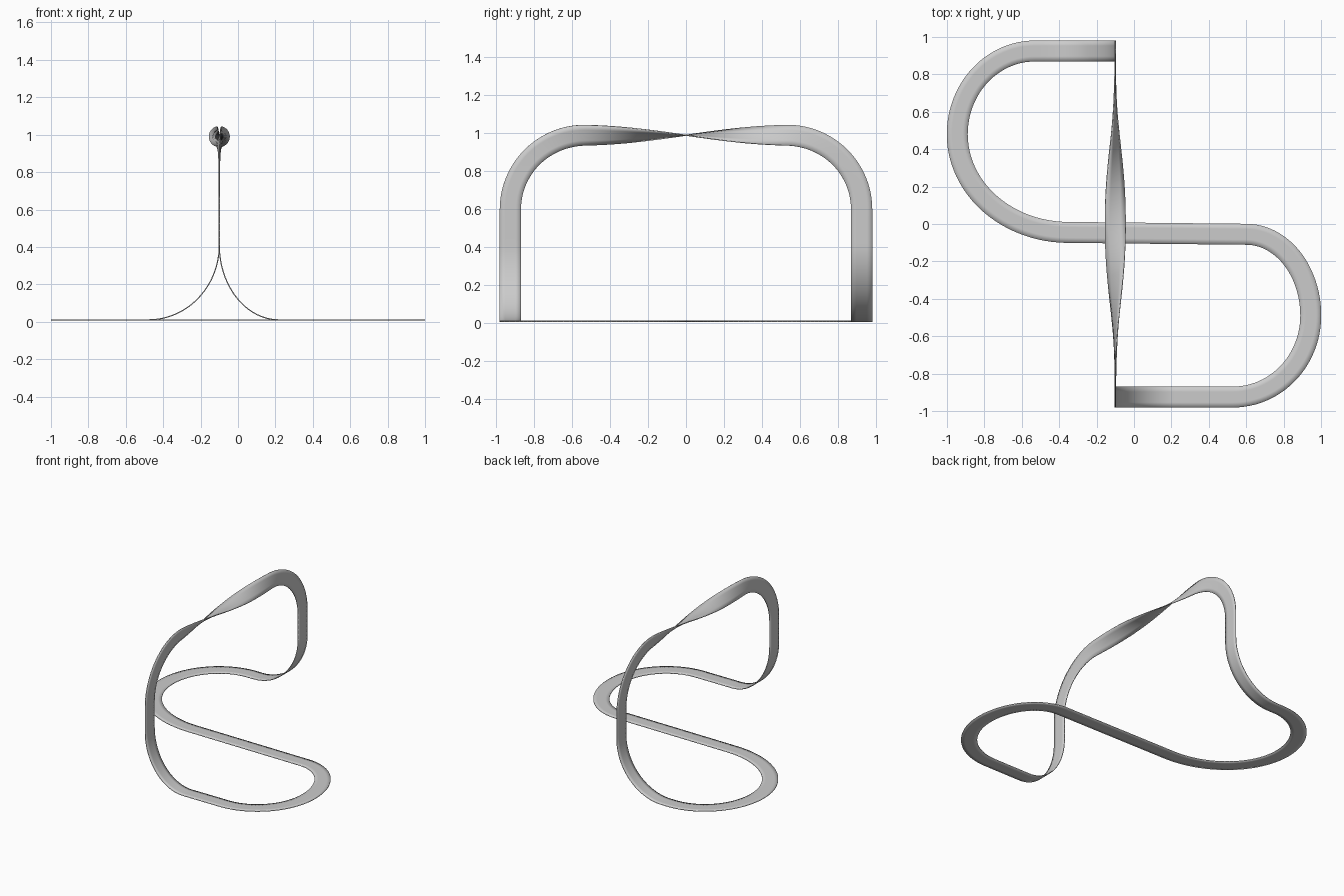
import bpy, bmesh
from math import sin, cos, pi, copysign
from mathutils import Vector

cube = bpy.data.objects.get("Cube")
if cube:
    bpy.data.objects.remove(cube, do_unlink=True)

HALF = 0.056    # half width of the band
FLOOR = 0.01    # height of the lying parts
POST = -0.1     # x of the upright arch
X, Y, Z = Vector((1, 0, 0)), Vector((0, 1, 0)), Vector((0, 0, 1))

path = []


def line(a, b, steps):
    a, b = Vector(a), Vector(b)
    path.extend(a.lerp(b, i / steps) for i in range(steps))


def quarter(centre, u, v, steps=24):
    """Quarter ellipse from centre + u to centre + v."""
    for i in range(steps):
        t = i / steps * pi / 2
        path.append(Vector(centre) + u * cos(t) + v * sin(t))


# Lying diagonal and right-hand loop
line((-0.35, -0.045, FLOOR), (0.6, -0.055, FLOOR), 12)
quarter((0.6, -0.49, FLOOR), Y * 0.435, X * 0.345)
quarter((0.53, -0.49, FLOOR), X * 0.415, Y * -0.435)
line((0.53, -0.925, FLOOR), (0.22, -0.925, FLOOR), 6)
# Front foot, arch and back foot
quarter((0.22, -0.925, 0.41), Z * -0.4, X * -0.32)
line((POST, -0.925, 0.41), (POST, -0.925, 0.6), 5)
quarter((POST, -0.53, 0.6), Y * -0.395, Z * 0.39)
line((POST, -0.53, 0.99), (POST, 0.53, 0.99), 48)
quarter((POST, 0.53, 0.6), Z * 0.39, Y * 0.395)
line((POST, 0.925, 0.6), (POST, 0.925, 0.41), 5)
quarter((-0.48, 0.925, 0.41), X * 0.38, Z * -0.4)
# Left-hand loop back to the diagonal
line((-0.48, 0.925, FLOOR), (-0.53, 0.925, FLOOR), 2)
quarter((-0.53, 0.48, FLOOR), Y * 0.445, X * -0.415)
quarter((-0.35, 0.48, FLOOR), X * -0.595, Y * -0.525)


def twist(y):
    """Half turn along the arch, easing into the uprights."""
    u = abs(y) / 0.62
    return copysign(min(1, 1.014 * u / (1 + u ** 6) ** (1 / 6)), y) * pi / 2


def across(p, t):
    """Direction across the band at point p with tangent t."""
    if p.z < FLOOR + 0.001:
        return Z.cross(t).normalized()
    if p.z < 0.41:
        return -Y
    a = twist(p.y)
    return X * cos(a) - X.cross(t).normalized() * sin(a)


# Band surface
bm = bmesh.new()
rows = []
for i, p in enumerate(path):
    t = (path[(i + 1) % len(path)] - path[i - 1]).normalized()
    w = across(p, t) * HALF
    rows.append([bm.verts.new(p + w * k) for k in (-1, -0.5, 0, 0.5, 1)])
for i, row in enumerate(rows):
    prev = rows[i - 1]
    for k in range(4):
        bm.faces.new((prev[k], row[k], row[k + 1], prev[k + 1]))
bmesh.ops.recalc_face_normals(bm, faces=bm.faces)
mesh = bpy.data.meshes.new("twisted_band")
bm.to_mesh(mesh)
bm.free()
band = bpy.data.objects.new("twisted_band", mesh)
bpy.context.collection.objects.link(band)

# Thin sheet thickness
solid = band.modifiers.new("thickness", "SOLIDIFY")
solid.thickness = 0.006
solid.offset = 0

# Plain grey
grey = bpy.data.materials.new("light_grey")
grey.use_nodes = True
colour = (0.6, 0.6, 0.6, 1)
grey.diffuse_color = colour
grey.node_tree.nodes["Principled BSDF"].inputs["Base Color"].default_value = colour
mesh.materials.append(grey)

bpy.context.view_layer.objects.active = band
band.select_set(True)
bpy.ops.object.shade_smooth_by_angle(angle=0.6)
